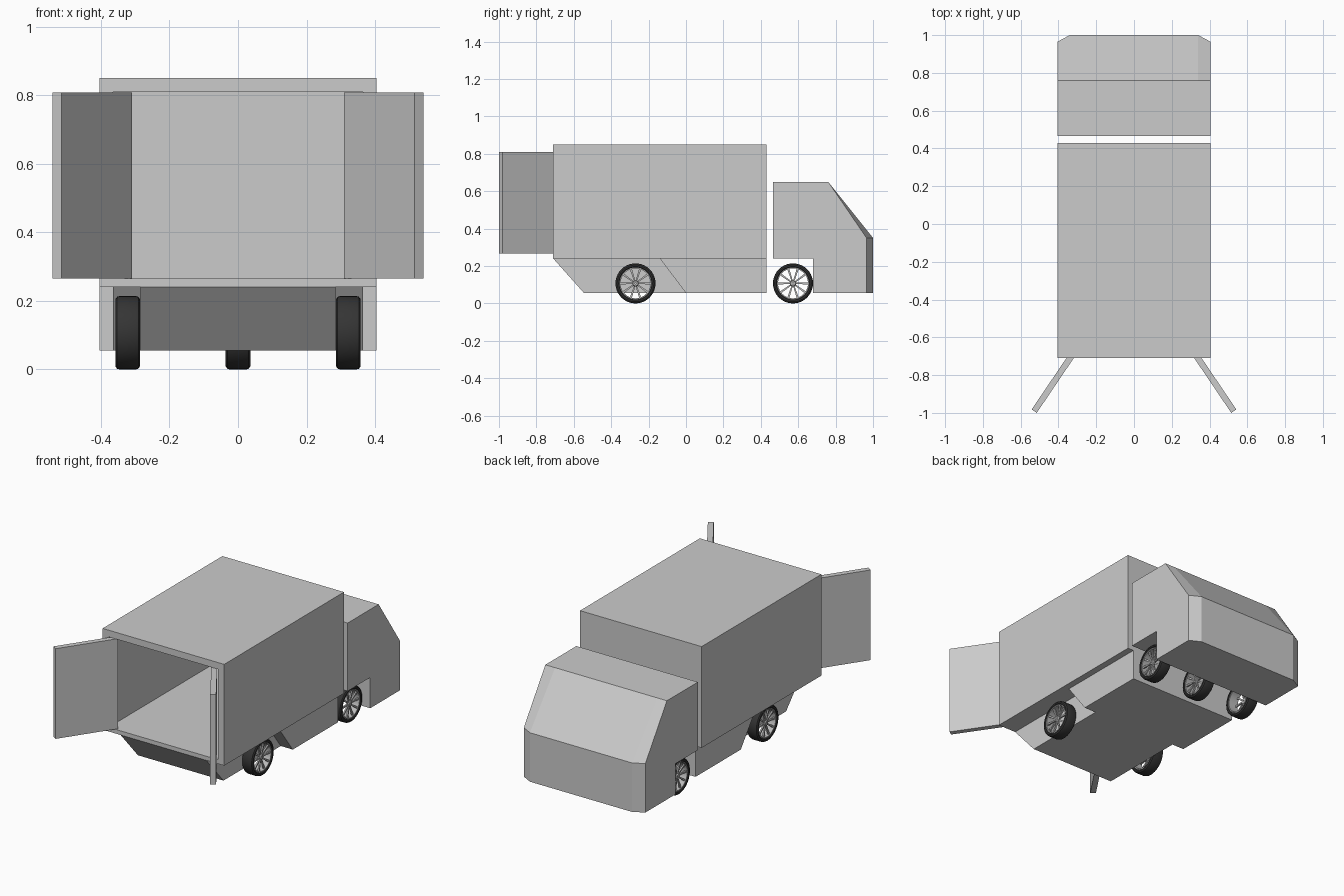
import bpy, bmesh, math
from mathutils import Vector, Matrix

if "Cube" in bpy.data.objects:
    bpy.data.objects.remove(bpy.data.objects["Cube"])


def make_object(name, bm, mat=None, smooth=False):
    bmesh.ops.recalc_face_normals(bm, faces=bm.faces)
    me = bpy.data.meshes.new(name)
    bm.to_mesh(me)
    bm.free()
    ob = bpy.data.objects.new(name, me)
    bpy.context.collection.objects.link(ob)
    if mat:
        me.materials.append(mat)
    if smooth:
        bpy.context.view_layer.objects.active = ob
        ob.select_set(True)
        bpy.ops.object.shade_smooth_by_angle(angle=math.radians(35))
        ob.select_set(False)
    return ob


def prism(name, base, offset):
    """Extrude a flat polygon by an offset vector."""
    bm = bmesh.new()
    face = bm.faces.new([bm.verts.new(p) for p in base])
    ext = bmesh.ops.extrude_face_region(bm, geom=[face], use_keep_orig=True)
    new = [g for g in ext["geom"] if isinstance(g, bmesh.types.BMVert)]
    bmesh.ops.translate(bm, verts=new, vec=offset)
    return make_object(name, bm)


def side_prism(name, yz, half):
    return prism(name, [(-half, y, z) for y, z in yz], (2 * half, 0, 0))


def material(name, v):
    m = bpy.data.materials.new(name)
    m.diffuse_color = (v, v, v, 1)
    m.use_nodes = True
    m.node_tree.nodes["Principled BSDF"].inputs["Base Color"].default_value = m.diffuse_color
    return m


rubber = material("rubber", 0.035)
alloy = material("alloy", 0.5)

# Cargo box: solid block with the front face inset and pushed inward
bm = bmesh.new()
bmesh.ops.create_cube(bm, size=1, matrix=Matrix.Translation((0, -0.14, 0.545))
                      @ Matrix.Diagonal((0.81, 1.14, 0.61, 1)))
front = min(bm.faces, key=lambda f: f.calc_center_median().y)
bmesh.ops.inset_region(bm, faces=[front], thickness=0.04, use_even_offset=True)
ext = bmesh.ops.extrude_discrete_faces(bm, faces=[front])
for v in ext["faces"][0].verts:
    v.co.y = 0.39
    if v.co.z < 0.4:
        v.co.z = 0.265
for v in bm.verts:
    if 0.27 < v.co.z < 0.4:
        v.co.z = 0.265
make_object("cargo_box", bm)

# Underbody: narrow section between the wheels, wider section behind them
side_prism("underbody_narrow", [(-0.71, 0.24), (-0.545, 0.055), (0, 0.055), (-0.14, 0.24)], 0.285)
side_prism("underbody_wide", [(-0.14, 0.24), (0, 0.055), (0.43, 0.055), (0.43, 0.24)], 0.365)

# Open doors
for s, side in ((1, "right"), (-1, "left")):
    plan = [(0.31, -0.697), (0.515, -1.0), (0.542, -0.982), (0.337, -0.679)]
    prism(f"{side}_door", [(s * x, y, 0.266) for x, y in plan], (0, 0, 0.543))

# Cab: wheel-arch profile, with the nose corners cut off
bm = bmesh.new()
outer = [(0.465, 0.65), (0.465, 0.24), (0.68, 0.24), (0.68, 0.055),
         (0.965, 0.055), (0.965, 0.35), (0.76, 0.65)]
inner = [(0.76, 0.65), (1.0, 0.35), (1.0, 0.055)]
L, R = [[bm.verts.new((s * 0.405, y, z)) for y, z in outer] for s in (-1, 1)]
l, r = [[bm.verts.new((s * 0.34, y, z)) for y, z in inner] for s in (-1, 1)]
for i in range(3):
    bm.faces.new((L[i], L[i + 1], R[i + 1], R[i]))
bm.faces.new((L[3], L[4], l[2], r[2], R[4], R[3]))
bm.faces.new((L[0], R[0], R[6], r[0], l[0], L[6]))
bm.faces.new((l[0], r[0], r[1], l[1]))
bm.faces.new((l[1], r[1], r[2], l[2]))
for O, n in ((L, l), (R, r)):
    bm.faces.new(O)
    bm.faces.new((O[6], O[5], n[1], n[0]))
    bm.faces.new((O[5], O[4], n[2], n[1]))
make_object("cab", bm)


# Wheels
def lathe(name, profile, mat, center, steps=40):
    """Revolve a closed (x, radius) profile around the axle."""
    bm = bmesh.new()
    rings = []
    for i in range(steps):
        a = 2 * math.pi * i / steps
        rings.append([bm.verts.new((center[0] + x, center[1] + q * math.cos(a),
                                    center[2] + q * math.sin(a))) for x, q in profile])
    n = len(profile)
    for i in range(steps):
        A, B = rings[i], rings[(i + 1) % steps]
        for j in range(n):
            k = (j + 1) % n
            bm.faces.new((A[j], A[k], B[k], B[j]))
    return make_object(name, bm, mat, True)


def wheel(name, x, y, s):
    c = Vector((x, y, 0.107))
    half = [(0.030, 0.085), (0.035, 0.090), (0.036, 0.098), (0.031, 0.105), (0.024, 0.107)]
    tyre = half + [(-a, b) for a, b in reversed(half)]
    lathe(name + "_tyre", tyre, rubber, c)
    lathe(name + "_rim", [(0.031, 0.080), (0.031, 0.087), (-0.031, 0.087), (-0.031, 0.080)], alloy, c)
    lathe(name + "_hub", [(s * a, b) for a, b in
                          ((0.027, 0.004), (0.027, 0.013), (0.022, 0.017), (0.010, 0.017), (0.010, 0.004))],
          alloy, c, 20)
    # Ten tapered spokes
    bm = bmesh.new()
    for i in range(10):
        geo = bmesh.ops.create_cube(bm, size=1)["verts"]
        for v in geo:
            far = v.co.z > 0
            v.co = Vector((s * ((0.022 if far else 0.017) + v.co.x * 0.009),
                           v.co.y * (0.011 if far else 0.007), 0.083 if far else 0.010))
        bmesh.ops.transform(bm, verts=geo, matrix=Matrix.Translation(c)
                            @ Matrix.Rotation(math.tau * (i + 0.5) / 10, 4, "X"))
    make_object(name + "_spokes", bm, alloy)


for s, side in ((1, "right"), (-1, "left")):
    wheel(f"cargo_{side}_wheel", s * 0.322, -0.27, s)
    wheel(f"cab_{side}_wheel", s * 0.322, 0.572, s)
wheel("cab_middle_wheel", 0, 0.572, 1)
